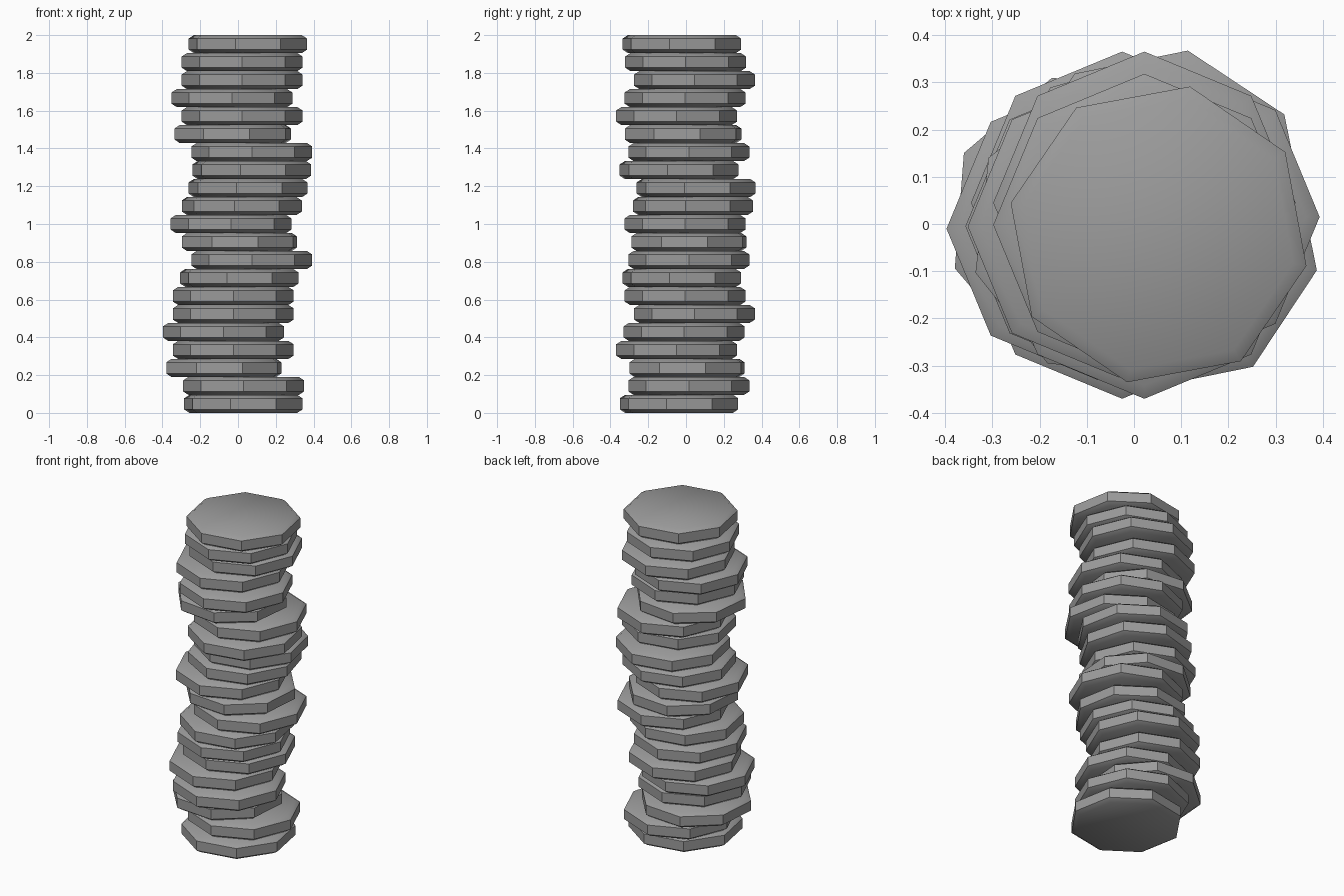
import bpy
import bmesh
from math import cos, sin, pi, radians

cube = bpy.data.objects.get("Cube")
if cube:
    bpy.data.objects.remove(cube, do_unlink=True)

# Stone grey
grey = bpy.data.materials.new("stone_grey")
grey.use_nodes = True
COLOUR = (0.33, 0.33, 0.33, 1)
grey.diffuse_color = COLOUR
grey.node_tree.nodes["Principled BSDF"].inputs["Base Color"].default_value = COLOUR

SIDES = 8
RADIUS = 0.32
# Offset in x, offset in y, turn in degrees, from the bottom disc up
DISCS = [
    (.028, -.037, -12), (.03, .015, 0), (-.075, .005, 18),
    (-.025, -.05, 0), (-.077, -.01, 0), (-.025, .045, 0),
    (-.025, -.005, 0), (.007, -.022, -12), (.073, .015, 0),
    (.007, .015, 18), (-.037, -.005, 0), (.02, .037, -7),
    (.053, .053, -11), (.073, -.037, -11), (.073, .015, 0),
    (-.028, -.015, 16), (.022, -.05, 0), (-.032, -.005, 0),
    (.022, .045, 0), (.022, -.002, 0), (.052, -.022, -12),
]
PITCH = 2 / len(DISCS)
RIM_IN, RIM_HIGH = 0.028, 0.018


def disc_mesh():
    """Octagonal disc with a shallow sloped rim above and below."""
    bm = bmesh.new()
    profile = [(RADIUS - RIM_IN, 0), (RADIUS, RIM_HIGH),
               (RADIUS, PITCH - RIM_HIGH), (RADIUS - RIM_IN, PITCH)]
    rings = [[bm.verts.new((r * cos(2 * pi * i / SIDES),
                            r * sin(2 * pi * i / SIDES), z))
              for i in range(SIDES)] for r, z in profile]
    for low, high in zip(rings, rings[1:]):
        for i in range(SIDES):
            j = (i + 1) % SIDES
            bm.faces.new((low[i], low[j], high[j], high[i]))
    bm.faces.new(rings[0][::-1])
    bm.faces.new(rings[-1])
    mesh = bpy.data.meshes.new("stacked_disc")
    bm.to_mesh(mesh)
    bm.free()
    mesh.materials.append(grey)
    return mesh


# Stack the discs into a crooked column
mesh = disc_mesh()
bpy.ops.object.select_all(action='DESELECT')
for n, (x, y, turn) in enumerate(DISCS):
    disc = bpy.data.objects.new(f"stacked_disc_{n + 1}", mesh)
    disc.location = (x, y, n * PITCH)
    disc.rotation_euler.z = radians(turn)
    bpy.context.collection.objects.link(disc)

# Soften the rims into the flat faces, keeping the side edges sharp
bpy.context.view_layer.objects.active = disc
disc.select_set(True)
bpy.ops.object.shade_smooth_by_angle(angle=radians(40))
